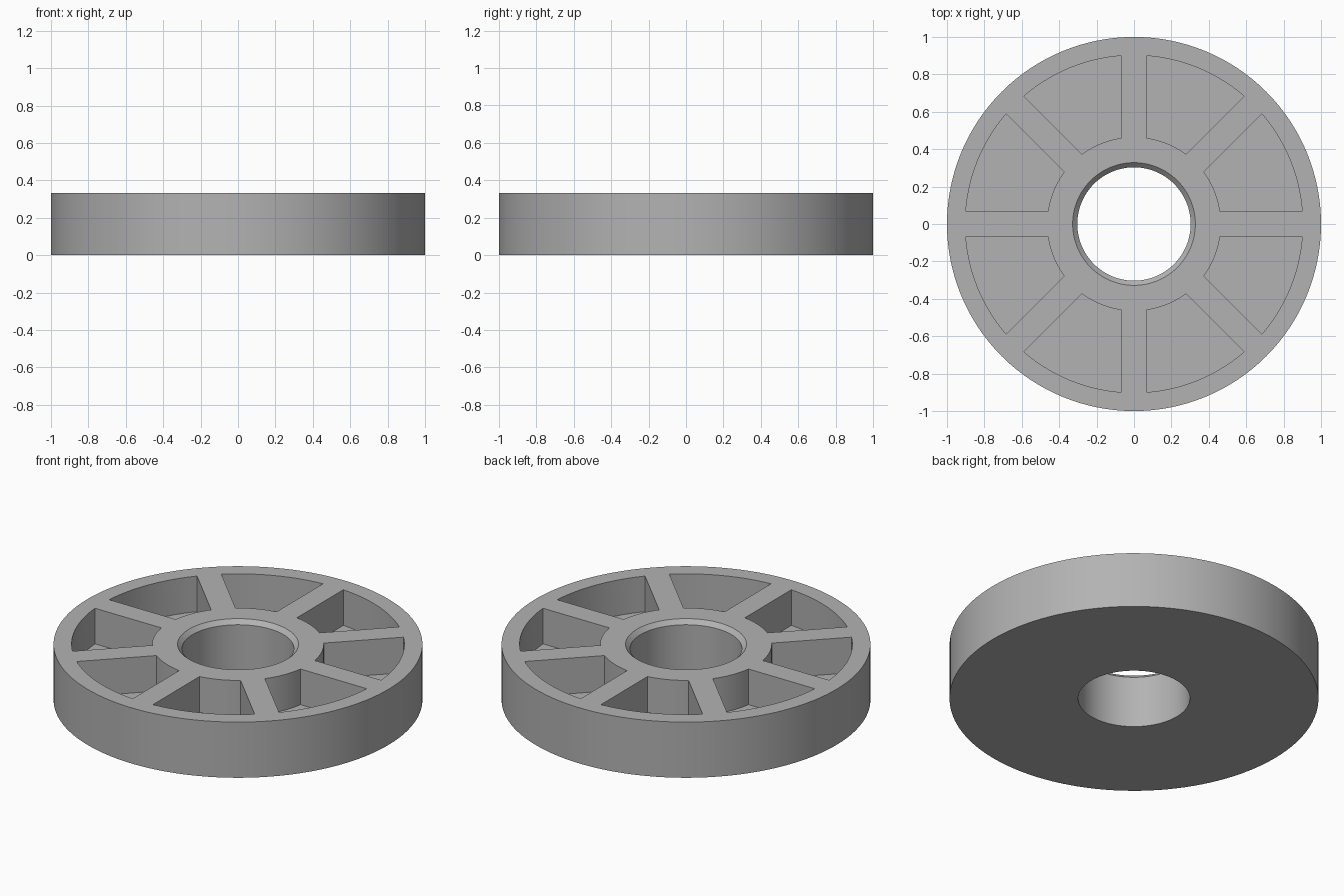
import bpy, bmesh
from math import sin, cos, pi, asin, radians

# Remove the default cube
cube = bpy.data.objects.get("Cube")
if cube:
    bpy.data.objects.remove(cube, do_unlink=True)

HEIGHT, FLOOR = 0.333, 0.12
RIM, BORE, CHAMFER = 1.0, 0.303, 0.025
POCKET_IN, POCKET_OUT = 0.465, 0.902
HALF_SPOKE = 0.067
SPOKES, SEGMENTS, ARC_STEPS = 8, 128, 14

grey = bpy.data.materials.new("plain grey")
grey.use_nodes = True
colour = (0.45, 0.45, 0.45, 1)
grey.diffuse_color = colour
grey.node_tree.nodes["Principled BSDF"].inputs["Base Color"].default_value = colour


def make_object(name, bm):
    bmesh.ops.recalc_face_normals(bm, faces=bm.faces)
    mesh = bpy.data.meshes.new(name)
    bm.to_mesh(mesh)
    bm.free()
    mesh.materials.append(grey)
    obj = bpy.data.objects.new(name, mesh)
    bpy.context.collection.objects.link(obj)
    return obj


def lathe(name, profile):
    """Revolve a closed (radius, height) profile around z."""
    bm = bmesh.new()
    rings = []
    for i in range(SEGMENTS):
        a = 2 * pi * i / SEGMENTS
        rings.append([bm.verts.new((r * cos(a), r * sin(a), z)) for r, z in profile])
    n = len(profile)
    for i, ring in enumerate(rings):
        nxt = rings[(i + 1) % SEGMENTS]
        for j in range(n):
            k = (j + 1) % n
            bm.faces.new((ring[j], nxt[j], nxt[k], ring[k]))
    return make_object(name, bm)


def pocket_outline(index):
    """Sector between two parallel-sided spokes."""
    start = 2 * pi * index / SPOKES
    end = start + 2 * pi / SPOKES
    points = []
    for radius, backwards in ((POCKET_OUT, False), (POCKET_IN, True)):
        inset = asin(HALF_SPOKE / radius)
        a, b = start + inset, end - inset
        if backwards:
            a, b = b, a
        for s in range(ARC_STEPS + 1):
            t = a + (b - a) * s / ARC_STEPS
            points.append((radius * cos(t), radius * sin(t)))
    return points


# Wheel body with a central bore, chamfered at the top
wheel = lathe("spoked_wheel", [
    (BORE, 0), (RIM, 0), (RIM, HEIGHT),
    (BORE + CHAMFER, HEIGHT), (BORE, HEIGHT - CHAMFER)])

# Blind pockets that leave the spokes, rim and hub
bm = bmesh.new()
for i in range(SPOKES):
    base = bm.faces.new([bm.verts.new((x, y, FLOOR)) for x, y in pocket_outline(i)])
    extruded = bmesh.ops.extrude_face_region(bm, geom=[base], use_keep_orig=True)
    top = [v for v in extruded["geom"] if isinstance(v, bmesh.types.BMVert)]
    bmesh.ops.translate(bm, verts=top, vec=(0, 0, HEIGHT))
cutter = make_object("pocket_cutter", bm)
cutter.hide_render = True

cut = wheel.modifiers.new("pockets", "BOOLEAN")
cut.operation = "DIFFERENCE"
cut.solver = "EXACT"
cut.object = cutter

bpy.ops.object.select_all(action="DESELECT")
wheel.select_set(True)
bpy.context.view_layer.objects.active = wheel
bpy.ops.object.modifier_apply(modifier=cut.name)
bpy.data.objects.remove(cutter, do_unlink=True)
bpy.ops.object.shade_smooth_by_angle(angle=radians(30))
